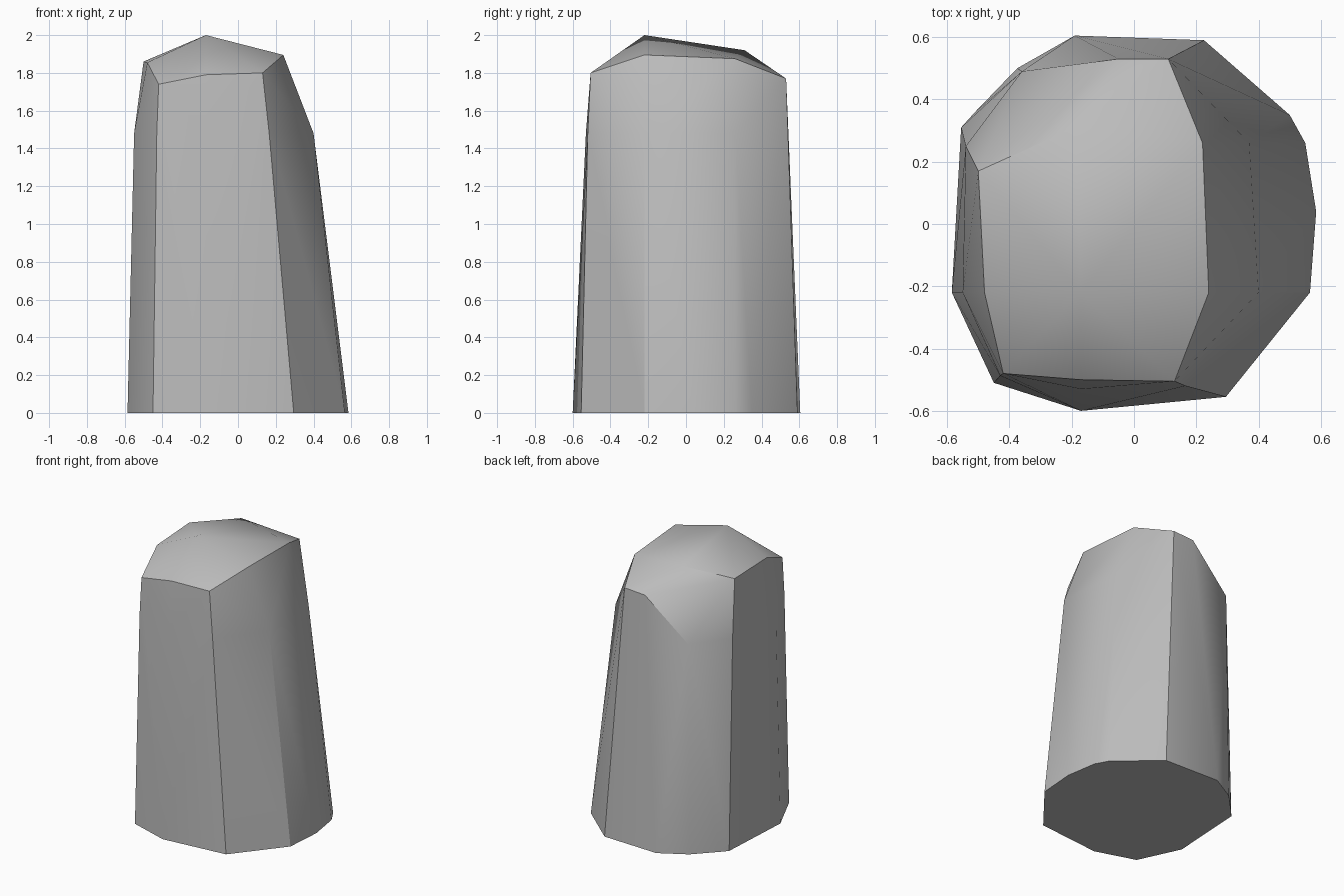
import bpy
import bmesh
import math

default_cube = bpy.data.objects.get("Cube")
if default_cube:
    bpy.data.objects.remove(default_cube, do_unlink=True)


def make_material(name, colour):
    material = bpy.data.materials.new(name)
    material.use_nodes = True
    material.diffuse_color = colour
    material.node_tree.nodes["Principled BSDF"].inputs["Base Color"].default_value = colour
    return material


def ring(height, outline):
    """Lift a flat outline to one height."""
    return [(x, y, height) for x, y in outline]


def make_hull(name, points, material, sharp_angle):
    """Wrap the corner points in a faceted stone surface."""
    bm = bmesh.new()
    for point in points:
        bm.verts.new(point)
    hull = bmesh.ops.convex_hull(bm, input=bm.verts[:])
    loose = {v for v in hull["geom_interior"] + hull["geom_unused"]
             if isinstance(v, bmesh.types.BMVert)}
    bmesh.ops.delete(bm, geom=list(loose), context="VERTS")
    # Merge the flat underside into one face
    bmesh.ops.dissolve_limit(bm, angle_limit=math.radians(0.5),
                             verts=bm.verts[:], edges=bm.edges[:])
    bmesh.ops.recalc_face_normals(bm, faces=bm.faces[:])
    mesh = bpy.data.meshes.new(name)
    bm.to_mesh(mesh)
    bm.free()
    mesh.materials.append(material)
    stone = bpy.data.objects.new(name, mesh)
    bpy.context.collection.objects.link(stone)
    bpy.ops.object.select_all(action="DESELECT")
    stone.select_set(True)
    bpy.context.view_layer.objects.active = stone
    bpy.ops.object.shade_smooth_by_angle(angle=math.radians(sharp_angle))
    return stone


# Wide foot of the pillar
foot = ring(0, [(-0.585, -0.22), (-0.45, -0.51), (-0.17, -0.6), (0.295, -0.555),
                (0.565, -0.22), (0.585, 0.04), (0.55, 0.26), (0.5, 0.35),
                (0.225, 0.59), (-0.19, 0.605), (-0.375, 0.5), (-0.51, 0.36),
                (-0.555, 0.31)])

# Shoulder where the sides break inward
shoulder = ring(1.48, [(-0.55, -0.22), (-0.43, -0.487), (-0.17, -0.53),
                       (0.165, -0.52), (0.4, -0.22), (0.37, 0.26),
                       (-0.36, 0.49), (-0.54, 0.25)])

# Uneven rim of the crown, with two peaks inside it
rim = [(-0.42, -0.48, 1.74), (-0.17, -0.5, 1.79), (0.13, -0.505, 1.8),
       (0.24, -0.22, 1.895), (0.22, 0.26, 1.875), (0.11, 0.53, 1.77),
       (-0.05, 0.53, 1.76), (-0.5, 0.17, 1.86), (-0.48, -0.22, 1.855)]
peaks = [(-0.17, -0.22, 2), (-0.19, 0.31, 1.92)]

stone_grey = make_material("stone_grey", (0.5, 0.5, 0.5, 1))
make_hull("rock_pillar", foot + shoulder + rim + peaks, stone_grey, sharp_angle=30)
